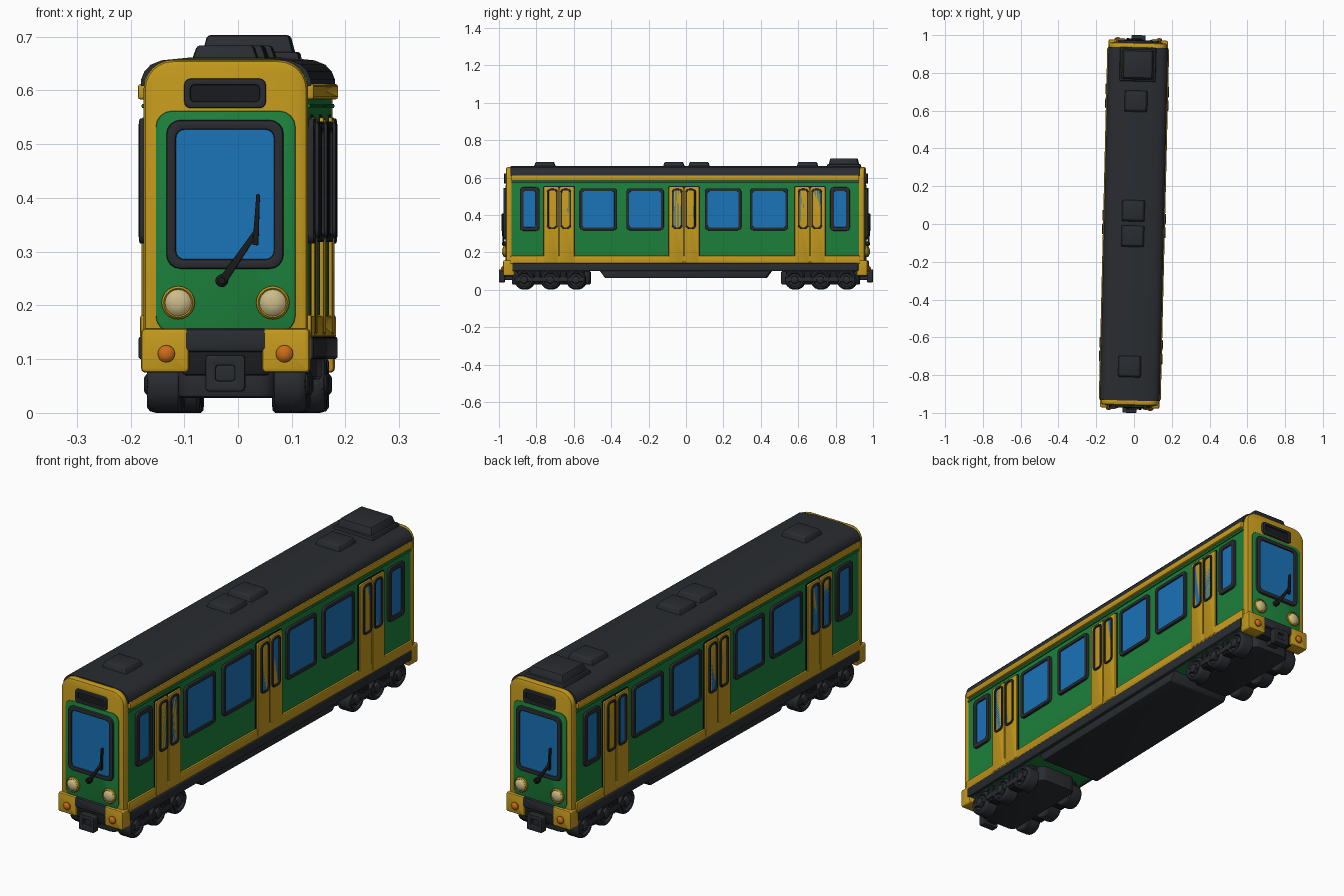
import bpy, bmesh
from math import pi, sin, cos, radians
from mathutils import Matrix, Vector

if "Cube" in bpy.data.objects:
    bpy.data.objects.remove(bpy.data.objects["Cube"])

COLORS = {
    "green": (0.012, 0.22, 0.045, 1), "yellow": (0.55, 0.32, 0.012, 1),
    "blue": (0.01, 0.17, 0.48, 1), "dark": (0.022, 0.025, 0.03, 1),
    "black": (0.01, 0.011, 0.013, 1), "cream": (0.6, 0.5, 0.25, 1),
    "orange": (0.6, 0.15, 0.01, 1),
}
MATS = {}
for key, col in COLORS.items():
    MATS[key] = bpy.data.materials.new(key)
    MATS[key].diffuse_color = col

YAW = Matrix.Rotation(-0.024, 4, 'Z')      # the car stands slightly turned
SIDE = lambda u, v, d: (d, u, v)           # right wall, u along y
END = lambda u, v, d: (u, -d, v)           # front wall, u along x


def finish(bm, name, mat, bevel=0.0, turn=True):
    """Bevel, then place the part, with a half-turn copy when turn is set."""
    bmesh.ops.recalc_face_normals(bm, faces=bm.faces)
    if bevel:
        sharp = [e for e in bm.edges if e.is_manifold and e.calc_face_angle() > radians(35)]
        bmesh.ops.bevel(bm, geom=sharp, offset=bevel, segments=2, profile=0.5,
                        affect='EDGES', clamp_overlap=True)
    for i in range(2 if turn else 1):
        me = bpy.data.meshes.new(name)
        bm.to_mesh(me)
        me.materials.append(MATS[mat])
        ob = bpy.data.objects.new(name, me)
        ob.matrix_world = YAW @ Matrix.Rotation(pi * i, 4, 'Z')
        bpy.context.collection.objects.link(ob)
    bm.free()


def rrect(u0, u1, v0, v1, r=0.015, rb=None, n=4):
    """Rounded rectangle outline; r top corners, rb bottom corners."""
    rb = r if rb is None else rb
    pts = []
    for k, (u, v, q) in enumerate([(u1, v1, r), (u0, v1, r), (u0, v0, rb), (u1, v0, rb)]):
        cu = u - q if u == u1 else u + q
        cv = v - q if v == v1 else v + q
        for j in range(n + 1):
            a = pi / 2 * (k + j / n)
            pts.append((cu + q * cos(a), cv + q * sin(a)))
    return pts


def slab(name, pts, d0, d1, wall, mat, bevel=0.0, turn=True):
    """Extrude a wall outline from depth d0 to d1."""
    bm = bmesh.new()
    a, b = [[bm.verts.new(wall(u, v, d)) for u, v in pts] for d in (d0, d1)]
    bm.faces.new(a)
    bm.faces.new(b)
    for i in range(len(pts)):
        j = (i + 1) % len(pts)
        bm.faces.new((a[i], a[j], b[j], b[i]))
    finish(bm, name, mat, bevel, turn)


def frame(name, u0, u1, v0, v1, w, d0, d1, wall, mat, r=0.018, bevel=0.003):
    """Rounded picture frame of width w."""
    bm = bmesh.new()
    out, inn = rrect(u0, u1, v0, v1, r), rrect(u0 + w, u1 - w, v0 + w, v1 - w, r * 0.6)
    L = [[bm.verts.new(wall(u, v, d)) for u, v in p]
         for p, d in ((out, d0), (out, d1), (inn, d1), (inn, d0))]
    for k in range(4):
        A, B = L[k], L[(k + 1) % 4]
        for i in range(len(A)):
            j = (i + 1) % len(A)
            bm.faces.new((A[i], A[j], B[j], B[i]))
    finish(bm, name, mat, bevel)


def lathe(name, profile, cu, cv, wall, mat, n=20):
    """Spin (depth, radius) points around a wall normal at (cu, cv)."""
    bm = bmesh.new()
    rings = [[bm.verts.new(wall(cu + r * cos(2 * pi * i / n), cv + r * sin(2 * pi * i / n), d))
              for i in range(n)] for d, r in profile]
    bm.faces.new(rings[0])
    bm.faces.new(rings[-1])
    for A, B in zip(rings, rings[1:]):
        for i in range(n):
            j = (i + 1) % n
            bm.faces.new((A[i], A[j], B[j], B[i]))
    finish(bm, name, mat)


def frustum(name, x, y, z0, z1, hx, hy, taper, mat, bevel=0.006):
    """Box that narrows towards the top."""
    bm = bmesh.new()
    bmesh.ops.create_cube(bm, size=2)
    for v in bm.verts:
        k = taper if v.co.z > 0 else 0
        v.co = Vector((x + v.co.x * (hx - k), y + v.co.y * (hy - k), z1 if v.co.z > 0 else z0))
    finish(bm, name, mat, bevel, turn=False)


def bar(p, q, w):
    p, q = Vector(p), Vector(q)
    n = (q - p).normalized().orthogonal() * w / 2
    return [tuple(t) for t in (p + n, q + n * 0.6, q - n * 0.6, p - n)]


# Body shell, roof and floor
slab("body_shell", rrect(-0.152, 0.152, 0.1, 0.635, 0.02, 0.005), -0.935, 0.935, END, "green", turn=False)
slab("roof", [(-0.158, 0.608), (0.158, 0.608), (0.158, 0.62), (0.152, 0.635), (0.14, 0.648), (0.12, 0.656),
              (0.07, 0.661), (-0.07, 0.661), (-0.12, 0.656), (-0.14, 0.648), (-0.152, 0.635),
              (-0.158, 0.62)], -0.935, 0.935, END, "dark", turn=False)
slab("floor_skirt", rrect(-0.163, 0.163, 0.1, 0.142, 0.005), -0.925, 0.925, END, "dark", 0.004, turn=False)
slab("underfloor_box", [(-0.46, 0.105), (-0.43, 0.062), (0.43, 0.062), (0.46, 0.105)],
     -0.145, 0.145, SIDE, "dark", 0.006, turn=False)

# Roof units
frustum("roof_air_unit", 0, 0.845, 0.65, 0.703, 0.09, 0.085, 0.014, "dark")
frustum("roof_air_unit_base", 0, 0.845, 0.645, 0.672, 0.098, 0.092, 0.004, "dark")
for y in (-0.755, -0.065, 0.07, 0.65):
    frustum("roof_vent", -0.005, y, 0.65, 0.684, 0.064, 0.06, 0.012, "dark")

# Side trim bands
slab("upper_side_band", rrect(-0.93, 0.93, 0.583, 0.612, 0.006), 0.145, 0.164, SIDE, "yellow", 0.005)
slab("lower_side_band", rrect(-0.935, 0.935, 0.138, 0.182, 0.006), 0.145, 0.16, SIDE, "yellow", 0.005)
slab("window_sill_rail", rrect(-0.93, 0.93, 0.567, 0.575, 0.003), 0.145, 0.157, SIDE, "green", 0.002)


def window(name, u0, u1, v0, v1, w, d):
    frame(name + "_frame", u0, u1, v0, v1, w, 0.145, d, SIDE, "dark")
    slab(name + "_glass", rrect(u0 + w / 2, u1 - w / 2, v0 + w / 2, v1 - w / 2, 0.012),
         0.145, d - 0.006, SIDE, "blue")


# Side windows
for u0, u1 in ((-0.885, -0.78), (0.775, 0.88)):
    window("end_side_window", u0, u1, 0.315, 0.548, 0.02, 0.163)
for u0, u1 in ((-0.565, -0.365), (-0.315, -0.115), (0.105, 0.3), (0.345, 0.55)):
    window("side_window", u0, u1, 0.318, 0.542, 0.015, 0.164)

# Double doors: two leaves with a dark gap behind them
for c in (-0.675, -0.007, 0.667):
    slab("door_gap", rrect(c - 0.086, c + 0.086, 0.142, 0.555, 0.01), 0.145, 0.155, SIDE, "black")
    for s in (-1, 1):
        m = c + s * 0.042
        slab("door_leaf", rrect(m - 0.04, m + 0.04, 0.145, 0.55, 0.008), 0.145, 0.162, SIDE, "yellow", 0.004)
        m = c + s * 0.036
        window("door_window", m - 0.028, m + 0.028, 0.325, 0.54, 0.009, 0.168)

# End face: yellow surround, green panel, windscreen, route sign
slab("end_surround", rrect(-0.153, 0.153, 0.075, 0.657, 0.055, 0.012, n=6), 0.92, 0.96, END, "yellow", 0.012)
slab("end_panel", rrect(-0.13, 0.13, 0.15, 0.562, 0.03), 0.94, 0.963, END, "green", 0.003)
frame("windscreen_frame", -0.11, 0.108, 0.268, 0.545, 0.018, 0.945, 0.974, END, "dark", 0.026, 0.005)
slab("windscreen", rrect(-0.1, 0.098, 0.278, 0.535, 0.02), 0.945, 0.967, END, "blue")
frame("sign_frame", -0.077, 0.075, 0.567, 0.622, 0.012, 0.945, 0.971, END, "dark", 0.012)
slab("sign_panel", rrect(-0.07, 0.068, 0.573, 0.616, 0.008), 0.945, 0.963, END, "black")

# Wiper
slab("wiper_arm", bar((-0.007, 0.243), (0.058, 0.338), 0.016), 0.972, 0.982, END, "black", 0.002)
slab("wiper_blade", bar((0.056, 0.312), (0.061, 0.407), 0.011), 0.972, 0.984, END, "black", 0.002)
lathe("wiper_pivot", [(0.955, 0.012), (0.978, 0.012), (0.983, 0.006)], -0.007, 0.246, END, "black", 12)

# Bumper and lamps
slab("bumper_centre", rrect(-0.08, 0.08, 0.113, 0.157, 0.01), 0.92, 0.974, END, "dark", 0.008)
slab("bumper_lower", rrect(-0.08, 0.08, 0.07, 0.12, 0.005), 0.9, 0.965, END, "black", 0.004)
for s in (-1, 1):
    a, b = sorted((s * 0.068, s * 0.157))
    slab("bumper_corner", rrect(a, b, 0.075, 0.157, 0.008), 0.915, 0.974, END, "yellow", 0.007)
    lathe("headlight_rim", [(0.95, 0.031), (0.97, 0.031), (0.975, 0.027), (0.97, 0.022)],
          s * 0.088, 0.205, END, "yellow")
    lathe("headlight", [(0.95, 0.025), (0.972, 0.025), (0.979, 0.018), (0.982, 0.008)],
          s * 0.088, 0.205, END, "cream")
    lathe("indicator_lamp", [(0.95, 0.016), (0.979, 0.016), (0.985, 0.011), (0.987, 0.004)],
          s * 0.11, 0.11, END, "orange")

# Coupler
slab("coupler_shank", rrect(-0.024, 0.024, 0.052, 0.098, 0.005), 0.9, 0.985, END, "dark", 0.004)
frame("coupler_head", -0.037, 0.037, 0.04, 0.108, 0.02, 0.968, 1.0, END, "dark", 0.007, 0.004)

# Bogies (front-right half is built, half-turn copies fill the rest)
slab("bogie_frame", rrect(-0.092, 0.092, 0.51, 0.93, 0.03), 0.028, 0.1,
     lambda u, v, d: (u, v, d), "dark", 0.008)
slab("bogie_bolster", rrect(-0.13, 0.13, 0.54, 0.9, 0.02), 0.072, 0.105,
     lambda u, v, d: (u, v, d), "black", 0.004)
for e in (-1, 1):
    a, b = sorted((e * 0.535, e * 0.91))
    slab("bogie_side_beam", rrect(a, b, 0.042, 0.066, 0.006), 0.125, 0.147, SIDE, "dark", 0.004)
    for y in (0.585, 0.722, 0.862):
        lathe("wheel", [(0.085, 0.02), (0.085, 0.048), (0.09, 0.053), (0.132, 0.053), (0.143, 0.05),
                        (0.148, 0.044), (0.146, 0.037), (0.138, 0.033), (0.138, 0.022),
                        (0.15, 0.019), (0.154, 0.013)], e * y, 0.053, SIDE, "dark", 24)
    for y in (0.653, 0.792):
        slab("axle_spring_box", rrect(e * y - 0.016, e * y + 0.016, 0.03, 0.102, 0.004),
             0.09, 0.142, SIDE, "black", 0.003)

# Smooth shading with crisp edges
bpy.ops.object.select_all(action='SELECT')
bpy.context.view_layer.objects.active = bpy.context.scene.objects[0]
bpy.ops.object.shade_smooth_by_angle(angle=radians(35))

for m in bpy.data.materials:
    if m.users and not m.is_grease_pencil:
        m.use_nodes = True
        m.node_tree.nodes["Principled BSDF"].inputs["Base Color"].default_value = m.diffuse_color
